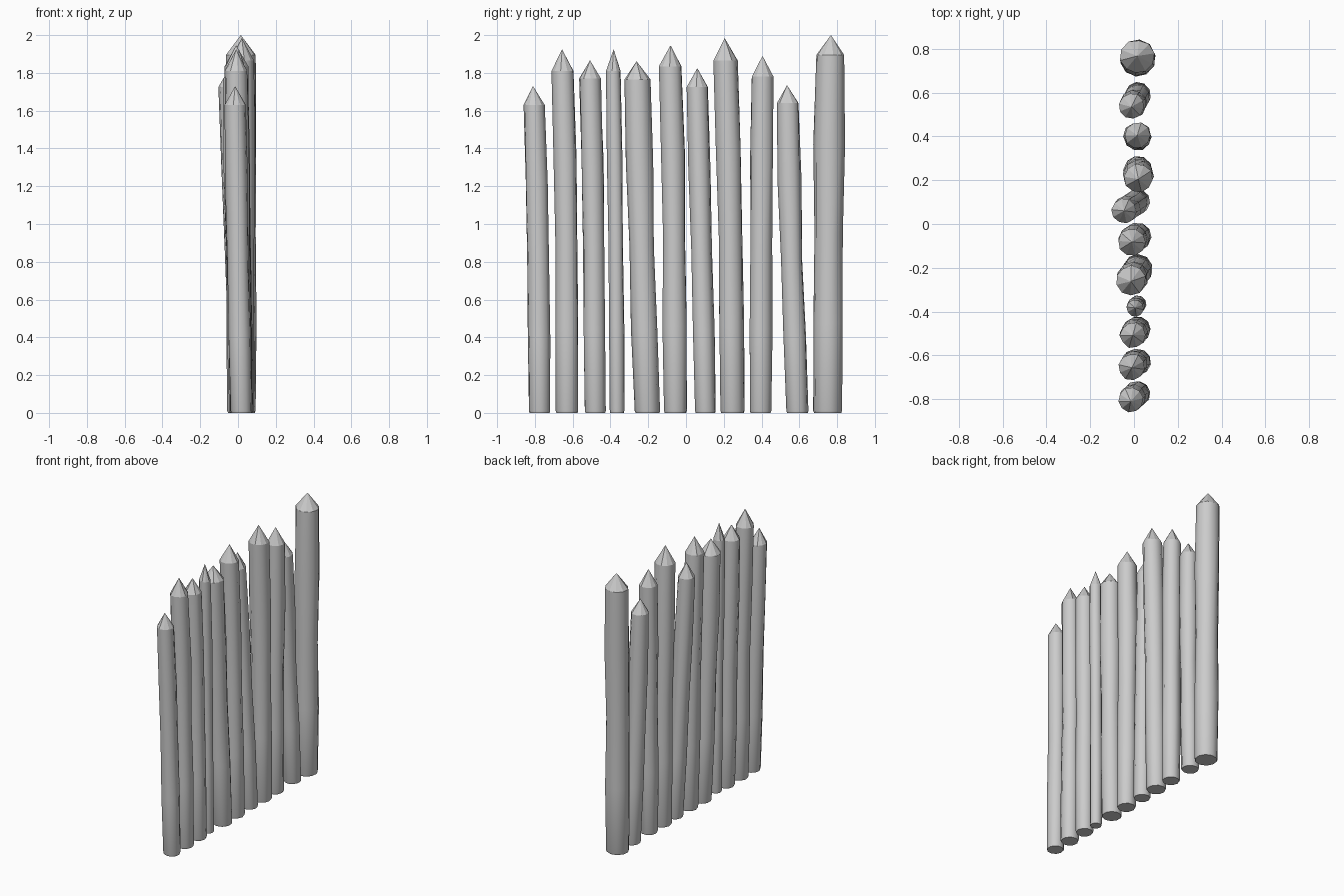
import bpy, bmesh, math, random

random.seed(4)
SIDES = 10
BASE_X = 0.018

# per stake: base y, shoulder y, tip y, top x, radius, shoulder z, tip z, y drift and swell at mid-rings
STAKES = [
    (-0.775, -0.803, -0.810, -0.015, 0.057, 1.63, 1.73, 0.006),
    (-0.630, -0.653, -0.656, -0.010, 0.060, 1.81, 1.925, 0.008),
    (-0.480, -0.508, -0.508, -0.006, 0.058, 1.77, 1.867, 0.006),
    (-0.365, -0.385, -0.383, 0.005, 0.039, 1.81, 1.925, 0.004),
    (-0.204, -0.258, -0.262, -0.014, 0.067, 1.765, 1.862, -0.003),
    (-0.056, -0.082, -0.082, -0.010, 0.062, 1.835, 1.946, 0.006),
    (0.103, 0.060, 0.060, -0.046, 0.056, 1.725, 1.825, 0.000),
    (0.246, 0.209, 0.205, 0.020, 0.065, 1.865, 1.984, 0.006),
    (0.395, 0.405, 0.405, 0.015, 0.059, 1.78, 1.89, -0.001),
    (0.590, 0.539, 0.535, -0.012, 0.059, 1.64, 1.735, -0.006),
    (0.750, 0.763, 0.767, 0.015, 0.077, 1.895, 2.00, -0.002),
]
# fraction of height, radius factor, drift weight
RINGS = [(0.0, 0.94, 0), (0.006, 1.0, 0), (0.25, 1.04, 0.5),
         (0.5, 0.99, 1.0), (0.75, 1.06, 0.8), (1.0, 1.0, 0)]


def stake(i, y0, y1, ytip, x1, r, zs, zt, drift):
    bm = bmesh.new()
    spin = random.uniform(0, 0.6)
    loops = []
    for f, k, w in RINGS:
        cx = BASE_X + (x1 - BASE_X) * f
        cy = y0 + (y1 - y0) * f + drift * w
        jit = 0.05 if f > 0.1 else 0.0
        loop = []
        for s in range(SIDES):
            a = spin + s * math.tau / SIDES
            rr = r * k * (1 + random.uniform(-jit, jit))
            loop.append(bm.verts.new((cx + rr * math.cos(a), cy + rr * math.sin(a), zs * f)))
        loops.append(loop)
    tip = bm.verts.new((x1, ytip, zt))
    bm.faces.new(loops[0][::-1])
    for a, b in zip(loops, loops[1:]):
        for s in range(SIDES):
            t = (s + 1) % SIDES
            bm.faces.new((a[s], a[t], b[t], b[s])).smooth = True
    # carved flat-faceted point
    top = loops[-1]
    for s in range(SIDES):
        bm.faces.new((top[s], top[(s + 1) % SIDES], tip))
    for e in bm.edges:
        if any(not f.smooth for f in e.link_faces):
            e.smooth = False
    me = bpy.data.meshes.new(f"stake_{i:02d}")
    bm.to_mesh(me)
    bm.free()
    bpy.context.collection.objects.link(bpy.data.objects.new(f"stake_{i:02d}", me))


for i, row in enumerate(STAKES, 1):
    stake(i, *row)
